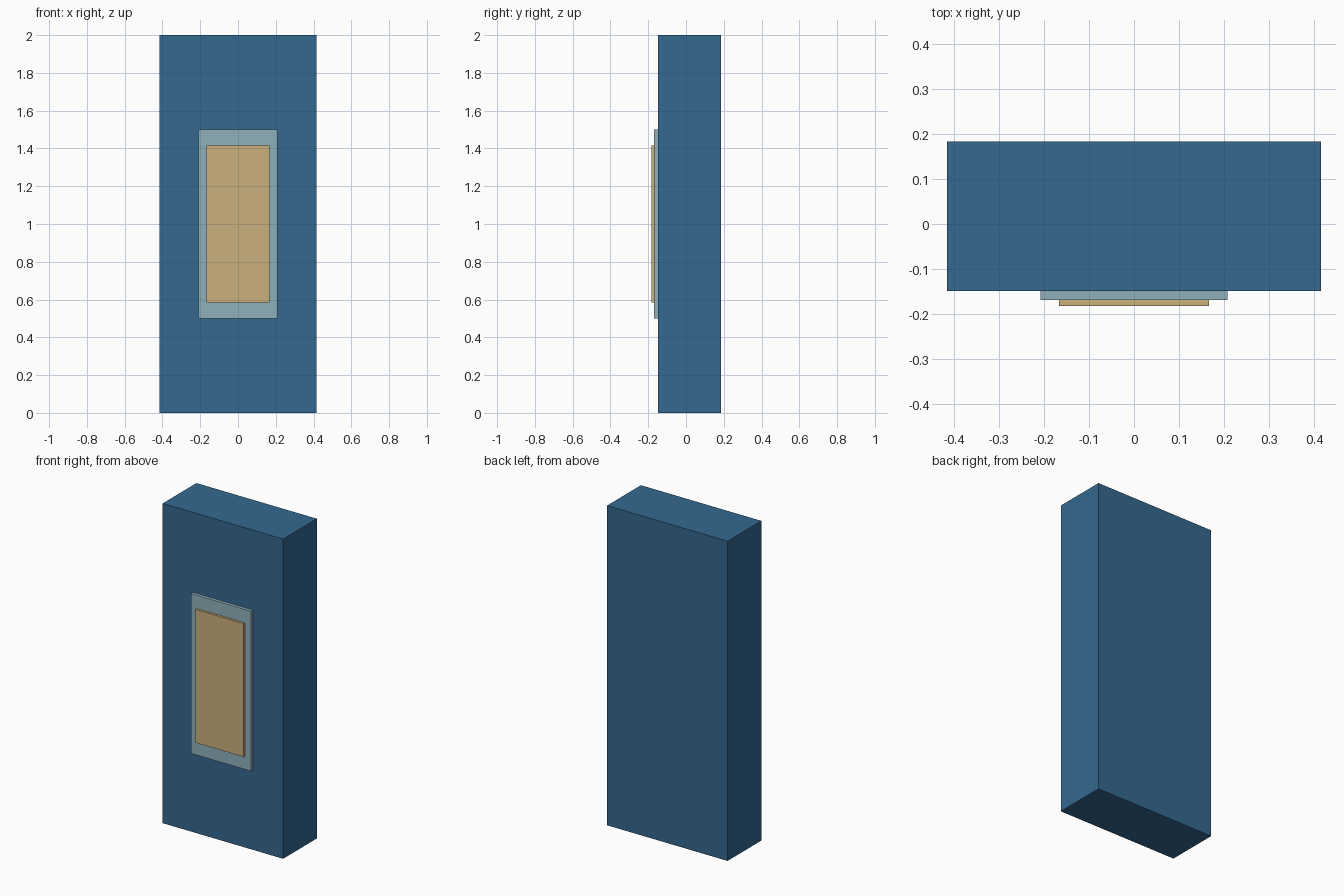
import bpy

if "Cube" in bpy.data.objects:
    bpy.data.objects.remove(bpy.data.objects["Cube"])


def material(name, rgb):
    m = bpy.data.materials.new(name)
    m.diffuse_color = (*rgb, 1.0)
    m.use_nodes = True
    m.node_tree.nodes["Principled BSDF"].inputs["Base Color"].default_value = m.diffuse_color
    return m


def box(name, half_width, y0, y1, z0, z1, mat):
    """Box centred on x = 0, spanning y0..y1 and z0..z1."""
    bpy.ops.mesh.primitive_cube_add(size=1, location=(0, (y0 + y1) / 2, (z0 + z1) / 2))
    ob = bpy.context.object
    ob.name = name
    ob.scale = (half_width * 2, y1 - y0, z1 - z0)
    bpy.ops.object.transform_apply(location=False, rotation=False, scale=True)
    ob.data.materials.append(mat)
    return ob


blue = material("deep blue", (0.035, 0.138, 0.278))
pale = material("pale grey blue", (0.279, 0.434, 0.497))
tan = material("tan", (0.597, 0.434, 0.202))

# Main slab
box("body", 0.4167, -0.149, 0.184, 0.0, 2.0, blue)
# Raised backing plate on the front
box("front_plate", 0.2083, -0.169, -0.149, 0.5, 1.5, pale)
# Thin inner panel on the plate
box("front_panel", 0.1667, -0.183, -0.169, 0.5833, 1.4167, tan)
